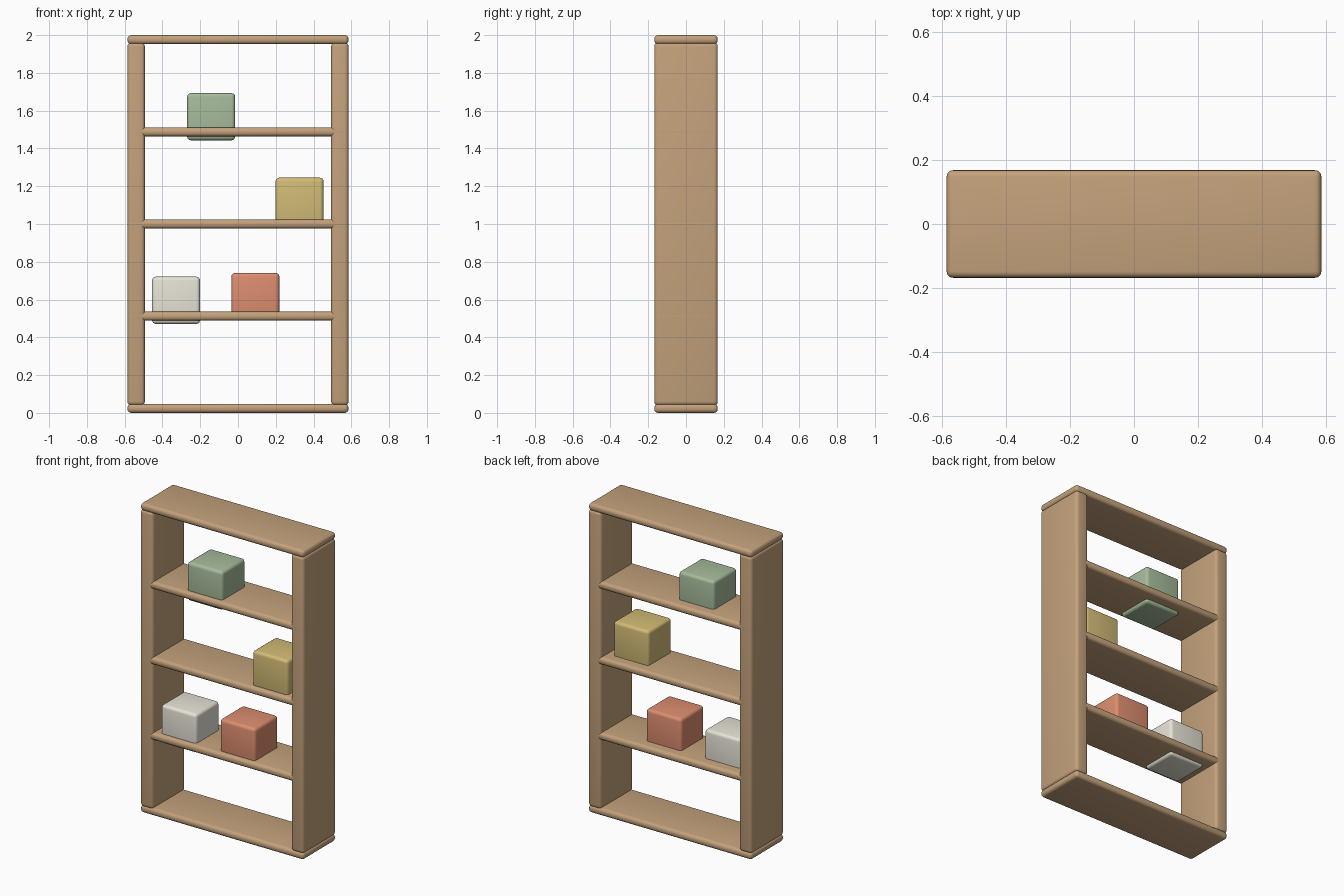
import bpy

if "Cube" in bpy.data.objects:
    bpy.data.objects.remove(bpy.data.objects["Cube"])


def material(name, color):
    mat = bpy.data.materials.new(name)
    mat.diffuse_color = (*color, 1)
    mat.use_nodes = True
    mat.node_tree.nodes["Principled BSDF"].inputs["Base Color"].default_value = mat.diffuse_color
    return mat


def rounded_box(name, center, size, mat, radius=0.02):
    bpy.ops.mesh.primitive_cube_add(size=1, location=center)
    obj = bpy.context.object
    obj.name = name
    obj.scale = size
    bpy.ops.object.transform_apply(location=False, rotation=False, scale=True)
    bevel = obj.modifiers.new("rounded_edges", 'BEVEL')
    bevel.width = radius
    bevel.segments = 4
    obj.data.materials.append(mat)
    bpy.ops.object.modifier_apply(modifier=bevel.name)
    bpy.ops.object.shade_smooth_by_angle()
    return obj


WIDTH, DEPTH, HEIGHT = 1.17, 0.336, 2.0
BOARD, SIDE = 0.048, 0.092
wood = material("wood", (0.55, 0.36, 0.20))

# Five evenly spaced boards: bottom, three shelves, top
step = (HEIGHT - BOARD) / 4
for i, name in enumerate(["bottom_board", "lower_shelf", "middle_shelf", "upper_shelf", "top_board"]):
    rounded_box(name, (0, 0, BOARD / 2 + i * step), (WIDTH, DEPTH, BOARD), wood)

# Side panels
for name, s in (("left_side", -1), ("right_side", 1)):
    rounded_box(name, (s * (WIDTH - SIDE) / 2, 0, HEIGHT / 2), (SIDE, DEPTH, 1.92), wood)

# Storage boxes, slightly sunk into the shelves
boxes = [
    ("green_box", -0.142, 1.568, (0.38, 0.50, 0.33)),
    ("yellow_box", 0.326, 1.12, (0.65, 0.50, 0.18)),
    ("white_box", -0.328, 0.596, (0.80, 0.77, 0.68)),
    ("orange_box", 0.092, 0.616, (0.72, 0.27, 0.16)),
]
for name, x, z, color in boxes:
    rounded_box(name, (x, -0.02, z), (0.254, 0.24, 0.25), material(name + "_color", color))
